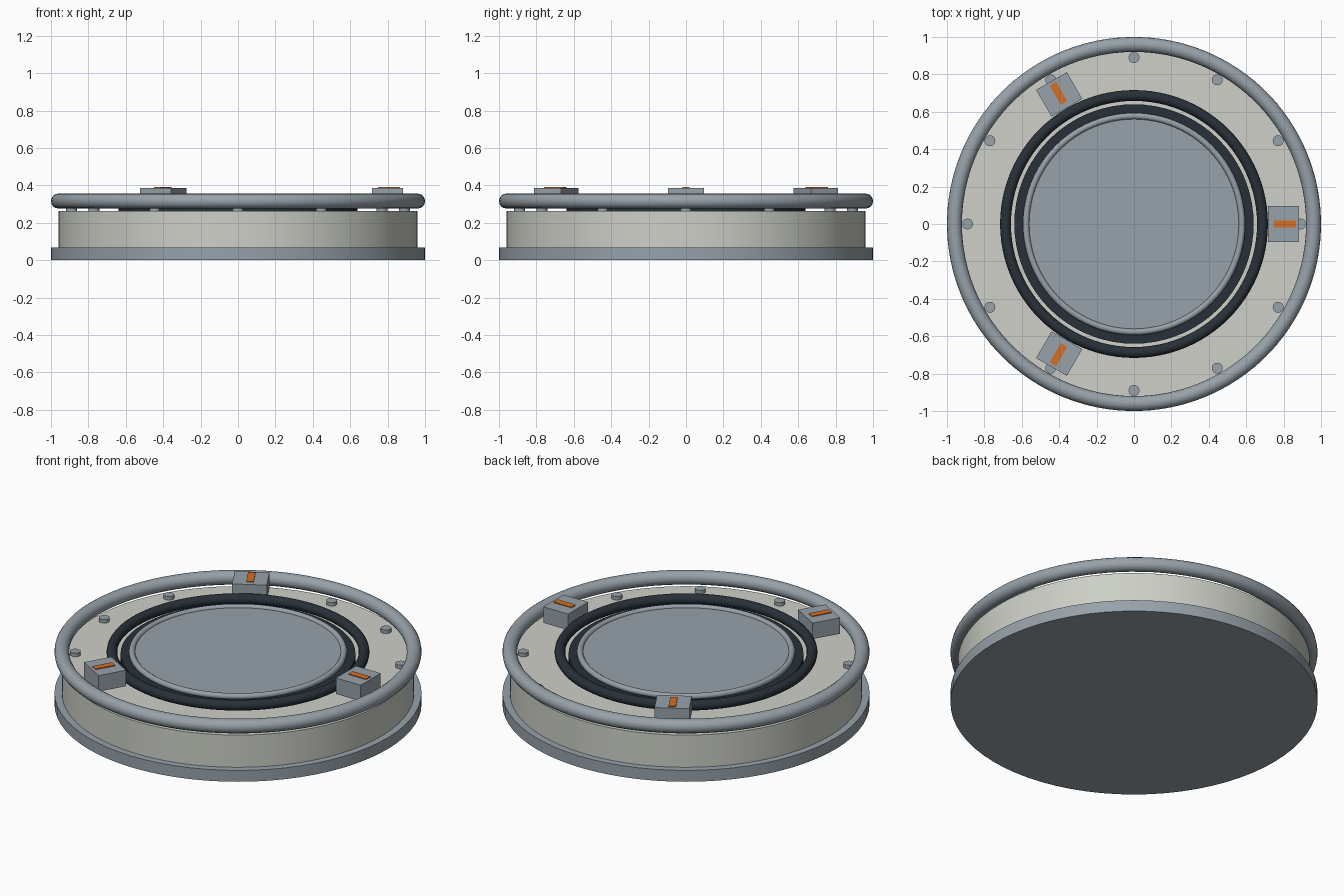
import bpy, math

if "Cube" in bpy.data.objects:
    bpy.data.objects.remove(bpy.data.objects["Cube"])


def material(name, rgb):
    m = bpy.data.materials.new(name)
    m.diffuse_color = (*rgb, 1)
    m.use_nodes = True
    m.node_tree.nodes["Principled BSDF"].inputs["Base Color"].default_value = m.diffuse_color
    return m


GREY = material("steel grey", (0.31, 0.36, 0.40))
PALE = material("pale stone", (0.61, 0.63, 0.57))
DARK = material("dark rubber", (0.021, 0.030, 0.040))
ORANGE = material("orange", (0.66, 0.16, 0.018))


def finish(name, mat, smooth=True):
    ob = bpy.context.object
    ob.name = name
    ob.data.materials.append(mat)
    if smooth:
        bpy.ops.object.shade_smooth_by_angle(angle=math.radians(35))
    return ob


def disc(name, mat, r, z0, z1, x=0, y=0, sides=72):
    bpy.ops.mesh.primitive_cylinder_add(vertices=sides, radius=r, depth=z1 - z0,
                                        location=(x, y, (z0 + z1) / 2))
    return finish(name, mat)


def ring(name, mat, major, minor, z, sides=96):
    bpy.ops.mesh.primitive_torus_add(major_radius=major, minor_radius=minor,
                                     major_segments=sides, minor_segments=16,
                                     location=(0, 0, z))
    return finish(name, mat)


def radial_box(name, mat, r, ang, length, width, z0, z1):
    bpy.ops.mesh.primitive_cube_add(
        size=1, location=(r * math.cos(ang), r * math.sin(ang), (z0 + z1) / 2),
        rotation=(0, 0, ang))
    bpy.context.object.scale = (length, width, z1 - z0)
    return finish(name, mat, False)


# Stacked drum
disc("base_flange", GREY, 1.0, 0, 0.068)
disc("drum_body", PALE, 0.96, 0.068, 0.262)
disc("hatch_collar", DARK, 0.64, 0.262, 0.305)
disc("hatch_plate", GREY, 0.57, 0.305, 0.318)

# Rings
ring("outer_rail", GREY, 0.96, 0.04, 0.316)
ring("seal_ring", DARK, 0.687, 0.029, 0.314)
ring("hatch_rim", GREY, 0.577, 0.017, 0.316)

# Bolts around the deck
for i in range(12):
    a = i * math.tau / 12
    disc(f"bolt_{i + 1}", GREY, 0.029, 0.26, 0.284,
         0.89 * math.cos(a), 0.89 * math.sin(a), 20)

# Three latch blocks with orange markers
for i in range(3):
    a = i * math.tau / 3
    radial_box(f"latch_block_{i + 1}", GREY, 0.80, a, 0.165, 0.19, 0.29, 0.386)
    radial_box(f"latch_marker_{i + 1}", ORANGE, 0.807, a, 0.118, 0.04, 0.384, 0.391)
